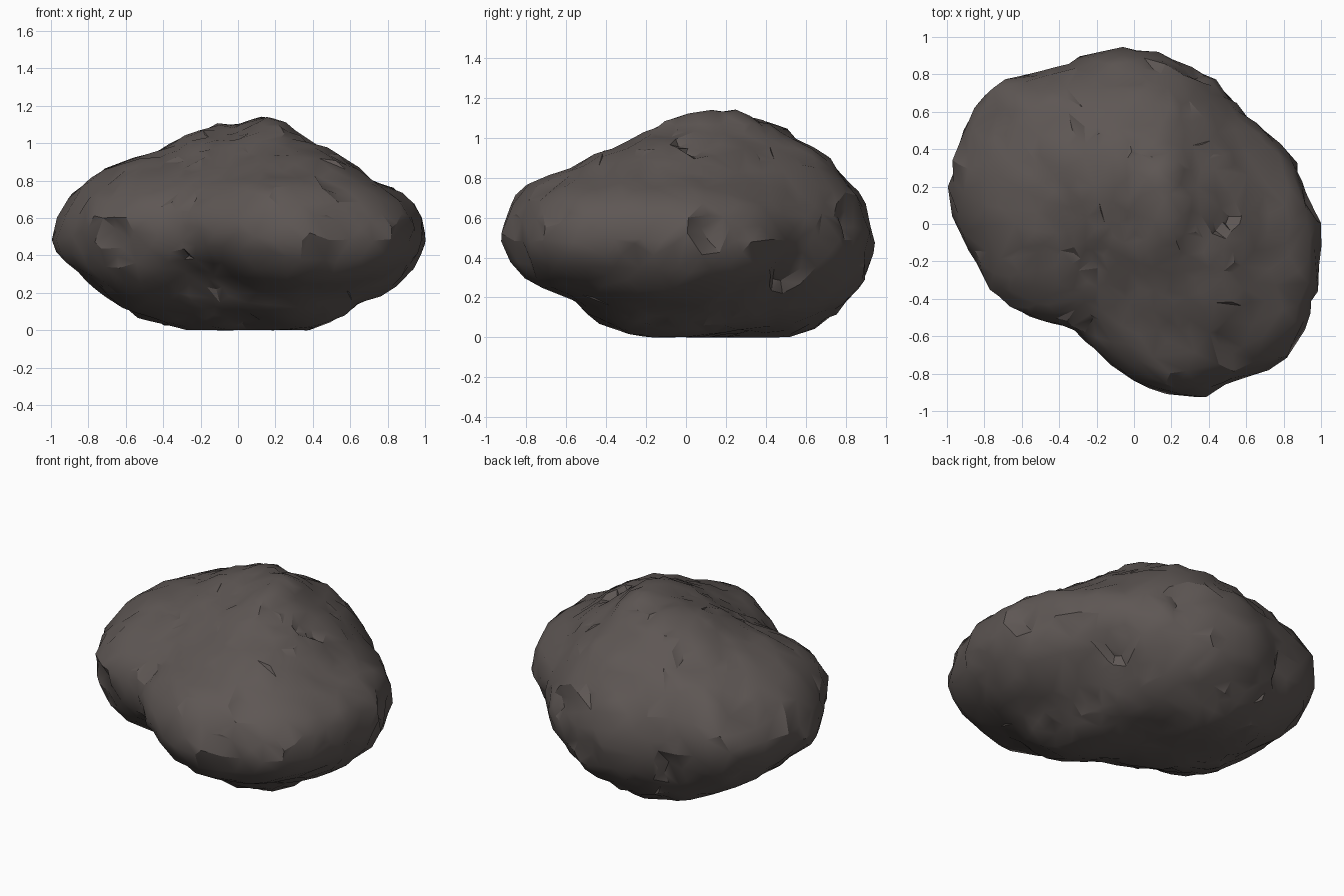
import bpy
import bmesh
import math
from mathutils import Vector, noise

if "Cube" in bpy.data.objects:
    bpy.data.objects.remove(bpy.data.objects["Cube"])

CENTRE = Vector((0, 0, 0.55))
BINS = 40          # angular steps used when fitting an outline
SQUARENESS = 2.3   # 2 gives an ellipsoid, higher is boxier
ROUNDS = 30        # fitting passes

# Outlines in plan, from the front and from the side
PLAN = [(1, -.25), (.97, .1), (.9, .28), (.78, .4), (.73, .53), (.64, .53), (.45, .75),
        (.17, .91), (-.13, .94), (-.4, .84), (-.73, .77), (-.92, .53), (-.98, .35),
        (-1, .03), (-.82, -.23), (-.72, -.41), (-.48, -.51), (-.28, -.58), (-.1, -.78),
        (.23, -.93), (.55, -.82), (.77, -.78), (.92, -.52)]
FRONT = [(1, .54), (.92, .74), (.8, .78), (.72, .77), (.63, .88), (.36, 1.02), (.24, 1.12),
         (.14, 1.14), (.02, 1.09), (-.3, 1.03), (-.4, .96), (-.6, .9), (-.8, .8), (-.97, .6),
         (-1, .5), (-.8, .25), (-.6, .12), (-.22, 0), (.05, 0), (.35, 0), (.65, .14),
         (.93, .29), (.97, .42)]
SIDE = [(.93, .5), (.89, .66), (.73, .88), (.55, 1), (.24, 1.13), (.16, 1.14), (-.04, 1.1),
        (-.3, .96), (-.46, .93), (-.55, .85), (-.77, .8), (-.88, .7), (-.93, .5),
        (-.82, .27), (-.55, .19), (-.5, .11), (-.15, 0), (.2, 0), (.6, .02), (.87, .25),
        (.93, .37)]

# Outlines across the diagonals
FRONT_DIAGONAL = [(.9, -.05), (.89, -.2), (.76, -.4), (.76, -.49), (.45, -.61), (.12, -.69),
                  (-.26, -.64), (-.39, -.56), (-.45, -.4), (-.61, -.28), (-.81, -.12),
                  (-.84, .07), (-.79, .22), (-.71, .35), (-.52, .51), (-.33, .54),
                  (-.08, .61), (.12, .63), (.51, .52), (.73, .34), (.77, .19)]
BACK_DIAGONAL = [(.83, -.03), (.81, -.33), (.66, -.49), (.49, -.59), (.18, -.7),
                 (-.26, -.75), (-.46, -.65), (-.6, -.59), (-.72, -.4), (-.78, -.24),
                 (-.89, -.05), (-.91, .07), (-.82, .28), (-.75, .39), (-.57, .44),
                 (-.45, .51), (-.15, .62), (.24, .53), (.46, .4), (.52, .29), (.66, .16)]
UNDER_DIAGONAL = [(1.05, .05), (1.05, -.08), (.85, -.37), (.75, -.45), (.47, -.58),
                  (.05, -.56), (-.26, -.5), (-.48, -.55), (-.79, -.47), (-.97, -.34),
                  (-1.09, -.14), (-1.03, .14), (-.76, .41), (-.32, .54), (-.09, .62),
                  (.06, .62), (.41, .58), (.62, .48), (.85, .31)]

# Chipped notches: a point on the surface, the width and the depth
CHIPS = [((.45, .05, .95), .15, .08), ((.55, -.65, .8), .12, .07),
         ((-.65, -.45, .45), .14, .05), ((-.2, -.55, .68), .1, .04),
         ((.95, .2, .55), .14, .06), ((.7, .65, .3), .14, .06),
         ((-.33, .45, .95), .1, .05), ((.55, -.75, .42), .11, .04),
         ((-.35, -.6, .3), .11, .05), ((.3, .85, .6), .12, .05),
         ((-.8, .6, .7), .11, .04), ((-.5, .8, .35), .12, .05)]


class Outline:
    """A closed silhouette on a plane, read as a radius per angle."""

    def __init__(self, points, right, up, origin=(0, 0)):
        self.right, self.up = Vector(right).normalized(), Vector(up).normalized()
        flat = [(u - origin[0], v - origin[1]) for u, v in points]
        self.polar = sorted((math.atan2(v, u) % math.tau, math.hypot(u, v)) for u, v in flat)

    def radius(self, angle):
        pts = self.polar
        before = max((p for p in pts if p[0] <= angle), default=pts[-1])
        after = min((p for p in pts if p[0] > angle), default=pts[0])
        span = (after[0] - before[0]) % math.tau
        t = ((angle - before[0]) % math.tau) / span
        return 1 / ((1 - t) / before[1] + t / after[1])

    def prepare(self, dirs):
        # Reach of each direction across the outline, and its place around it
        self.samples = []
        for d in dirs:
            u, v = d.dot(self.right), d.dot(self.up)
            angle = math.atan2(v, u) % math.tau
            self.samples.append((math.hypot(u, v) / self.radius(angle), angle / math.tau * BINS))

    def correction(self, radii):
        """Log gain per direction that brings the silhouette to the outline."""
        peak = [0.0] * BINS
        for (reach, pos), r in zip(self.samples, radii):
            k = round(pos) % BINS
            peak[k] = max(peak[k], reach * r)
        result = []
        for (reach, pos), r in zip(self.samples, radii):
            k = int(pos)
            t = pos - k
            p = peak[k % BINS] * (1 - t) + peak[(k + 1) % BINS] * t
            closeness = min(1, reach * r / p)
            result.append(-math.log(p) * closeness ** 6)
        return result


def smoothed(values, near, passes):
    for _ in range(passes):
        values = [0.5 * a + 0.5 * sum(values[j] for j in n) / len(n)
                  for a, n in zip(values, near)]
    return values


def roughness(d):
    """Lumps, broken ledges and chips, as a factor on the radius."""
    lumps = 0.012 * noise.noise(d * 5) + 0.022 * noise.noise(d * 9)
    warped = d * 4.5 + 0.4 * noise.noise_vector(d * 4)
    ledges = 0.011 * noise.cell(warped) + 0.014 * noise.noise(d * 15)
    cut = 0.0
    for point, width, depth in CHIPS:
        c = (Vector(point) - CENTRE).normalized()
        if (d - c).length < width:
            tilt = c.cross(Vector((0.3, -0.5, 0.8))).normalized()
            cut = max(cut, depth * (1 + (d - c).dot(tilt) / width) / 2)
    return 1 + lumps + ledges - cut


# Rock body: a sphere drawn out to the main outlines
bm = bmesh.new()
bmesh.ops.create_icosphere(bm, subdivisions=5, radius=1)
bm.verts.ensure_lookup_table()
bm.verts.index_update()
dirs = [v.co.normalized() for v in bm.verts]
near = [[e.other_vert(v).index for e in v.link_edges] for v in bm.verts]

rise, lean = math.cos(math.radians(25)), math.sin(math.radians(25)) / math.sqrt(2)
drop = (0, (CENTRE.z - 0.57) * rise)
main = [Outline(PLAN, (1, 0, 0), (0, 1, 0)),
        Outline(FRONT, (1, 0, 0), (0, 0, 1), (0, CENTRE.z)),
        Outline(SIDE, (0, 1, 0), (0, 0, 1), (0, CENTRE.z))]
diagonal = [Outline(FRONT_DIAGONAL, (1, 1, 0), (-lean, lean, rise), drop),
            Outline(BACK_DIAGONAL, (-1, -1, 0), (lean, -lean, rise), drop),
            Outline(UNDER_DIAGONAL, (-1, 1, 0), (lean, lean, rise), drop)]
for outline in main + diagonal:
    outline.prepare(dirs)
body = [-math.log(sum(o.samples[i][0] ** SQUARENESS for o in main) / 2) / SQUARENESS
        for i in range(len(dirs))]
body = smoothed(body, near, 15)

# Ease the body towards every outline, keeping the change smooth
gain = [0.0] * len(dirs)
for _ in range(ROUNDS):
    for outline in diagonal + main:
        radii = [math.exp(b + g) for b, g in zip(body, gain)]
        gain = [g + 0.4 * c for g, c in zip(gain, outline.correction(radii))]
    gain = smoothed(gain, near, 8)
for outline in main:
    radii = [math.exp(b + g) for b, g in zip(body, gain)]
    gain = [g + 0.8 * c for g, c in zip(gain, outline.correction(radii))]
gain = smoothed(gain, near, 1)

for v, d, b, g in zip(bm.verts, dirs, body, gain):
    v.co = CENTRE + d * math.exp(b + g) * roughness(d)
    v.co.z = max(v.co.z, 0)   # flat resting face

mesh = bpy.data.meshes.new("rock")
bm.to_mesh(mesh)
bm.free()
rock = bpy.data.objects.new("rock", mesh)
bpy.context.collection.objects.link(rock)
bpy.ops.object.select_all(action='DESELECT')
rock.select_set(True)
bpy.context.view_layer.objects.active = rock

# Irregular broken facets
facets = rock.modifiers.new("facets", 'DECIMATE')
facets.ratio = 0.35
bpy.ops.object.modifier_apply(modifier=facets.name)

# Dark brown-grey stone
stone = bpy.data.materials.new("dark_stone")
stone.use_nodes = True
colour = (0.112, 0.095, 0.089, 1)
stone.diffuse_color = colour
bsdf = stone.node_tree.nodes["Principled BSDF"]
bsdf.inputs["Base Color"].default_value = colour
bsdf.inputs["Roughness"].default_value = 0.9
rock.data.materials.append(stone)
bpy.ops.object.shade_smooth_by_angle(angle=math.radians(30))
